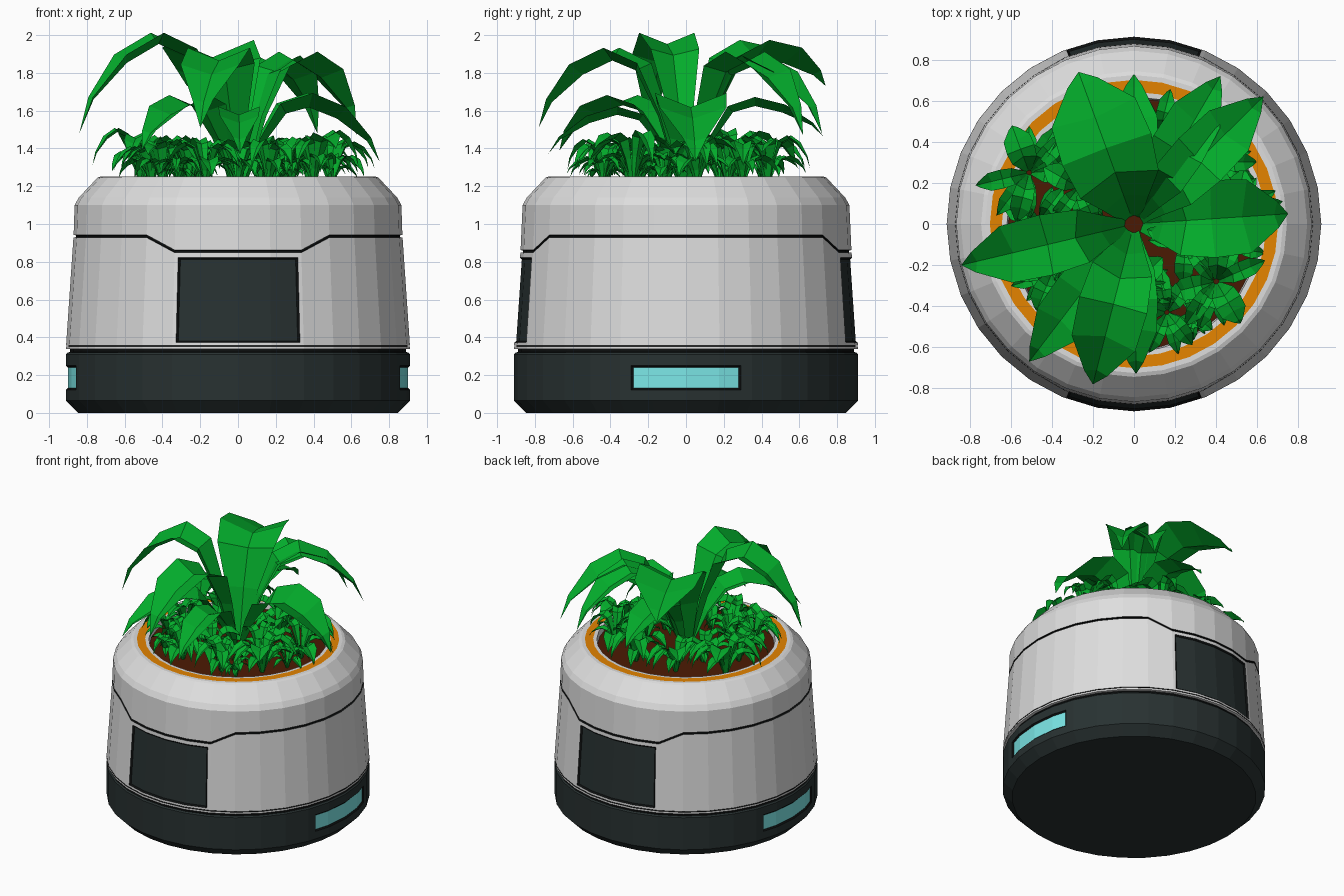
import bpy, bmesh, math
from mathutils import Vector

cube = bpy.data.objects.get("Cube")
if cube:
    bpy.data.objects.remove(cube, do_unlink=True)


def material(name, r, g, b):
    m = bpy.data.materials.new(name)
    m.use_nodes = True
    m.diffuse_color = (r, g, b, 1)
    m.node_tree.nodes["Principled BSDF"].inputs["Base Color"].default_value = (r, g, b, 1)
    return m


WHITE = material("pale shell", 0.73, 0.73, 0.73)
DARK = material("dark slate", 0.021, 0.031, 0.031)
BLACK = material("groove black", 0.004, 0.005, 0.005)
CYAN = material("cyan light", 0.2, 0.8, 0.8)
ORANGE = material("orange ring", 0.78, 0.23, 0.0)
SOIL = material("brown soil", 0.07, 0.01, 0.001)
GREEN = material("leaf green", 0.001, 0.41, 0.024)

SIDES = 32
STEP = 2 * math.pi / SIDES
PANEL_HALF, LIGHT_HALF = 21.2, 18.7

# Ring angles: the regular sides plus the edges of panels and lights
degrees = {i * 360 / SIDES for i in range(SIDES)}
for side in (0, 180):
    for s in (-1, 1):
        degrees.add((side + 90 + s * PANEL_HALF) % 360)
        degrees.add((side + s * LIGHT_HALF) % 360)
ANGLES = [math.radians(d) for d in sorted(degrees)]


def off_y(a):
    """Degrees away from the front or back direction."""
    return math.degrees(math.asin(min(1, abs(math.cos(a)))))


def finish(name, bm, mats):
    me = bpy.data.meshes.new(name)
    bm.to_mesh(me)
    bm.free()
    for m in mats:
        me.materials.append(m)
    ob = bpy.data.objects.new(name, me)
    bpy.context.collection.objects.link(ob)
    return ob


def lathe(name, rows, mats, windows=None, cap_start=False, cap_end=False):
    """Rows are (radius, height, band material); either may depend on the angle."""
    bm = bmesh.new()
    rings = []
    for r, z, _ in rows:
        ring = []
        for a in ANGLES:
            zz = z(a) if callable(z) else z
            rr = r(zz) if callable(r) else r
            rr *= math.cos(STEP / 2) / math.cos(a % STEP - STEP / 2)
            ring.append(bm.verts.new((rr * math.cos(a), rr * math.sin(a), zz)))
        rings.append(ring)
    n = len(ANGLES)
    for k in range(len(rows) - 1):
        for i in range(n):
            j = (i + 1) % n
            f = bm.faces.new((rings[k][i], rings[k][j], rings[k + 1][j], rings[k + 1][i]))
            f.material_index = mats.index(rows[k][2])
    if cap_start:
        bm.faces.new(rings[0][::-1]).material_index = mats.index(rows[0][2])
    if cap_end:
        bm.faces.new(rings[-1]).material_index = mats.index(rows[-1][2])
    bm.normal_update()
    if windows:
        test, mat = windows
        picked = [f for f in bm.faces if test(f.calc_center_median())]
        for f in picked:
            f.material_index = mats.index(mat)
        edge = bmesh.ops.inset_region(bm, faces=picked, thickness=0.01, depth=-0.01,
                                      use_even_offset=True, use_boundary=True)
        for f in edge["faces"]:
            f.material_index = mats.index(BLACK)
    return finish(name, bm, mats)


# Dark base with a recessed light on each side
def is_light(c):
    return 0.13 < c.z < 0.24 and 90 - off_y(math.atan2(c.y, c.x)) < LIGHT_HALF and c.xy.length > 0.8


lathe("base", [(0.845, 0, DARK), (0.91, 0.065, DARK), (0.91, 0.122, DARK),
               (0.91, 0.25, DARK), (0.91, 0.31, DARK), (0.902, 0.32, BLACK),
               (0.89, 0.322, BLACK), (0.89, 0.338, BLACK)],
      [DARK, BLACK, CYAN], (is_light, CYAN), cap_start=True)


# Tapered shell with a stepped seam and a panel at front and back
def wall(z):
    return 0.911 - 0.068 * (z - 0.345)


def groove(z):
    return wall(z) - 0.013


def seam(offset):
    def height(a):
        drop = max(0, min(1, (33.75 - off_y(a)) / 11.25))
        return 0.935 - 0.08 * drop + offset
    return height


def is_panel(c):
    return 0.38 < c.z < 0.81 and off_y(math.atan2(c.y, c.x)) < PANEL_HALF and c.xy.length > 0.8


lathe("shell", [(0.89, 0.338, WHITE), (wall, 0.338, WHITE), (wall, 0.351, BLACK),
                (groove, 0.352, BLACK), (groove, 0.356, BLACK), (wall, 0.357, WHITE),
                (wall, 0.372, WHITE), (wall, 0.822, WHITE),
                (wall, seam(-0.007), BLACK), (groove, seam(-0.005), BLACK),
                (groove, seam(0.005), BLACK), (wall, seam(0.007), WHITE),
                (0.865, 1.1, WHITE), (0.843, 1.14, WHITE), (0.744, 1.245, WHITE),
                (0.725, 1.252, WHITE), (0.701, 1.252, WHITE)],
      [WHITE, BLACK, DARK], (is_panel, DARK))

# Rim rings and soil
lathe("rim_ring", [(0.701, 1.252, ORANGE), (0.643, 1.251, WHITE), (0.618, 1.25, WHITE),
                   (0.608, 1.19, WHITE)], [WHITE, ORANGE])
SOIL_Z = 1.21
lathe("soil", [(0.616, SOIL_Z, SOIL), (0.3, SOIL_Z + 0.015, SOIL)], [SOIL], cap_end=True)

# Leaf outline: (reach, rise, droop, width), each as a share of the whole
LEAF = [(0.05, 0, 0, 0.2), (0.19, 0.55, 0, 0.5), (0.34, 0.92, 0, 0.88),
        (0.5, 1, 0, 1), (0.7, 1, 0.21, 0.94), (0.91, 1, 0.62, 0.34), (1, 1, 1, 0)]


def add_leaf(bm, x, y, tip, peak, width):
    """One creased arching leaf that ends at (x, y, tip)."""
    reach = math.hypot(x, y)
    out = Vector((x / reach, y / reach, 0))
    side = Vector((-out.y, out.x, 0))
    crest = peak - 0.19 * width
    path = [out * reach * t + Vector((0, 0, crest * up - (crest - tip) * down))
            for t, up, down, _ in LEAF]
    rows = []
    for i, p in enumerate(path):
        along = path[min(i + 1, len(path) - 1)] - path[max(i - 1, 0)]
        half = LEAF[i][3] * width / 2
        if half == 0:
            rows.append([bm.verts.new(p)])
            continue
        lift = side.cross(along).normalized() * -half * 0.4
        rows.append([bm.verts.new(p + side * half + lift), bm.verts.new(p),
                     bm.verts.new(p - side * half + lift)])
    for a, b in zip(rows, rows[1:]):
        for k in (0, 1):
            end = [b[k + 1], b[k]] if len(b) > 1 else [b[0]]
            bm.faces.new([a[k], a[k + 1]] + end)


# Main plant: tip x, tip y, tip height, peak height, width (heights above soil)
bm = bmesh.new()
for leaf in [(-0.27, 0.74, 0.52, 0.76, 0.46), (-0.84, -0.2, 0.27, 0.8, 0.3),
             (-0.2, -0.78, 0.3, 0.72, 0.34), (0.63, 0.62, 0.26, 0.7, 0.29),
             (0.42, 0.72, 0.27, 0.68, 0.27), (0.75, 0.05, 0.12, 0.48, 0.38),
             (0.01, -0.73, 0.16, 0.41, 0.22), (-0.51, -0.67, 0.18, 0.47, 0.27),
             (0, 0.73, 0.25, 0.46, 0.24)]:
    add_leaf(bm, *leaf)
for f in bm.faces:
    if f.normal.z < 0:
        f.normal_flip()
main = finish("main_plant", bm, [GREEN])
main.location.z = SOIL_Z

# Small plants: scaled copies around the main one (x, y, scale)
small = [(-0.51, 0.25, 0.31), (-0.4, -0.24, 0.25), (-0.17, -0.42, 0.26), (0.16, -0.43, 0.25),
         (0.4, -0.28, 0.3), (0.49, 0.06, 0.27), (0.38, 0.3, 0.27), (0.12, 0.43, 0.27),
         (-0.2, 0.41, 0.27), (-0.46, 0.02, 0.24), (0.0, -0.3, 0.25), (-0.32, -0.42, 0.15),
         (0.29, -0.44, 0.15), (0.5, -0.12, 0.18), (-0.25, -0.18, 0.24), (0.25, -0.1, 0.25),
         (-0.27, 0.18, 0.25), (0.2, 0.22, 0.25)]
for i, (x, y, s) in enumerate(small):
    ob = bpy.data.objects.new("small_plant_%d" % (i + 1), main.data)
    ob.location = (x, y, SOIL_Z)
    ob.rotation_euler.z = i * 2.4
    ob.scale = (s, s, s * 1.2)
    bpy.context.collection.objects.link(ob)
